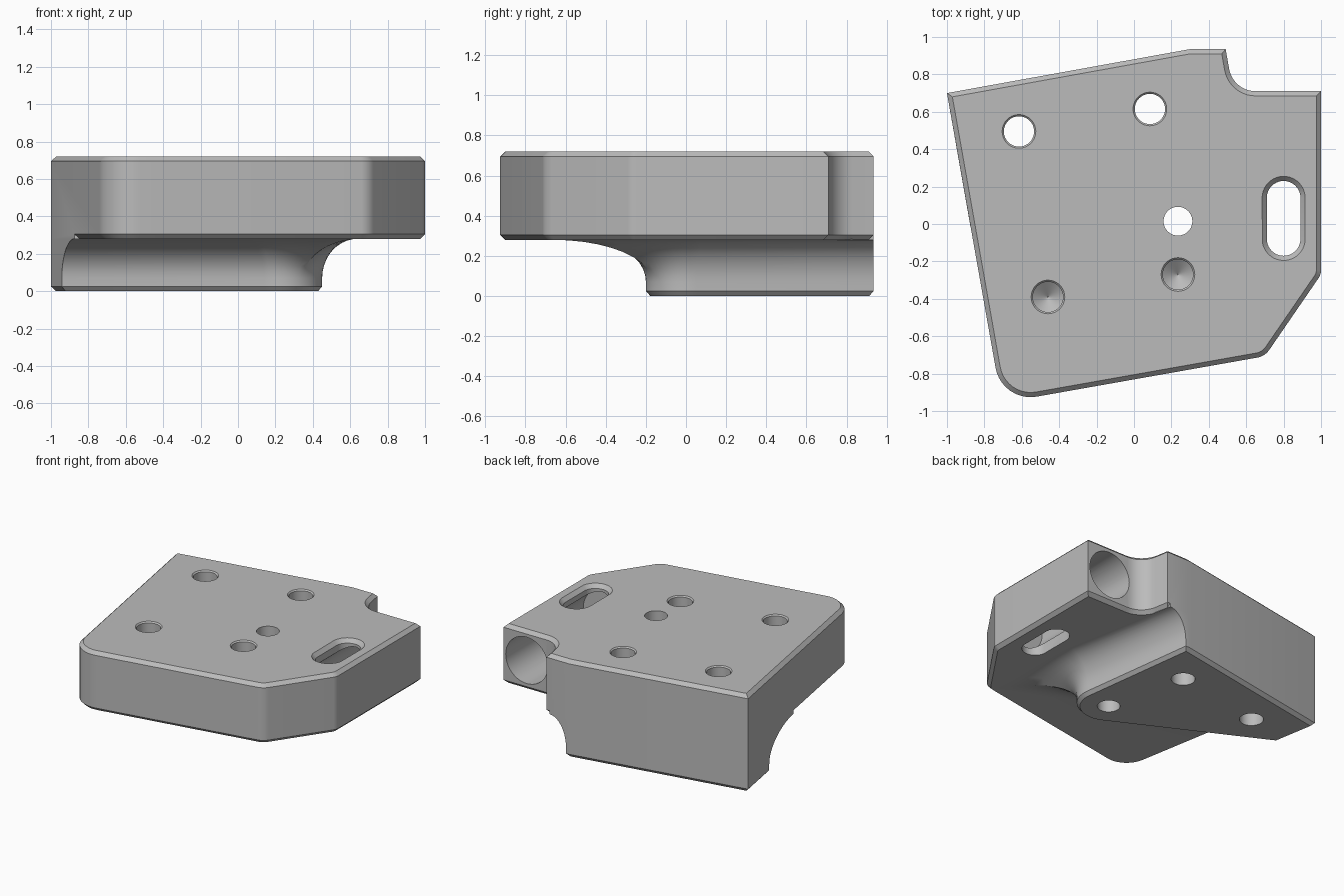
import bpy, bmesh, math
from mathutils import Vector as V

if "Cube" in bpy.data.objects:
    bpy.data.objects.remove(bpy.data.objects["Cube"])

grey = bpy.data.materials.new("light_grey")
grey.diffuse_color = (0.5, 0.5, 0.5, 1)
grey.use_nodes = True
grey.node_tree.nodes["Principled BSDF"].inputs["Base Color"].default_value = grey.diffuse_color


def loft(name, rings):
    """Closed solid through a list of equal-length rings of 3D points."""
    bm = bmesh.new()
    loops = [[bm.verts.new(p) for p in r] for r in rings]
    n = len(loops[0])
    for a, b in zip(loops, loops[1:]):
        for i in range(n):
            j = (i + 1) % n
            bm.faces.new((a[i], a[j], b[j], b[i]))
    bm.faces.new(loops[0][::-1])
    bm.faces.new(loops[-1])
    bmesh.ops.recalc_face_normals(bm, faces=bm.faces)
    me = bpy.data.meshes.new(name)
    bm.to_mesh(me)
    bm.free()
    ob = bpy.data.objects.new(name, me)
    bpy.context.collection.objects.link(ob)
    me.materials.append(grey)
    return ob


def at(pts, z):
    return [(p[0], p[1], z) for p in pts]


def inset(pts, d):
    """Mitred inward offset of a counter-clockwise outline."""
    out = []
    for i, p in enumerate(pts):
        a = (p - pts[i - 1]).normalized()
        b = (pts[(i + 1) % len(pts)] - p).normalized()
        na, nb = V((-a.y, a.x)), V((-b.y, b.x))
        out.append(p + (na + nb) * d / (1 + na.dot(nb)))
    return out


def rounded(corners, steps=10):
    """Outline from (x, y, fillet radius) corners."""
    out = []
    for i, (x, y, r) in enumerate(corners):
        p = V((x, y))
        if r == 0:
            out.append(p)
            continue
        a = (V(corners[i - 1][:2]) - p).normalized()
        b = (V(corners[(i + 1) % len(corners)][:2]) - p).normalized()
        half = a.angle(b) / 2
        c = p + (a + b).normalized() * r / math.sin(half)
        s = p + a * r / math.tan(half) - c
        e = p + b * r / math.tan(half) - c
        turn = math.atan2(s.x * e.y - s.y * e.x, s.dot(e))
        for k in range(steps + 1):
            t = turn * k / steps
            out.append(c + V((s.x * math.cos(t) - s.y * math.sin(t),
                              s.x * math.sin(t) + s.y * math.cos(t))))
    return out


def circle(x, y, r, n=40):
    return [V((x + r * math.cos(math.tau * i / n), y + r * math.sin(math.tau * i / n)))
            for i in range(n)]


def boolean(target, other, op):
    bpy.context.view_layer.objects.active = target
    m = target.modifiers.new("cut", 'BOOLEAN')
    m.object, m.operation, m.solver = other, op, 'EXACT'
    bpy.ops.object.modifier_apply(modifier=m.name)
    bpy.data.objects.remove(other)


# Plate with chamfered rims
outline = rounded([(-1, .70, 0), (-.707, -.956, .19), (.70, -.707, .1), (1, -.27, .08),
                   (1, .71, 0), (.53, .71, .143), (.49, .935, 0), (.30, .935, 0)])
small = inset(outline, .025)
body = loft("bracket_body", [at(small, .28), at(outline, .305),
                             at(outline, .695), at(small, .72)])

# Foot: rounded outline at the bottom, flaring in a cove to a pointed outline
corner, back = V((-1, .70)), V((.30, .935))
hub, tip = V((.235, .015)), V((.66, -.66))
left_top = V((-.875, -.01))
low, high = [corner, V((-.942, .37))], [corner, left_top]
front_n = V((-(left_top - tip).y, (left_top - tip).x)).normalized()
side_n = V((1, .03)).normalized()
tip_angle = math.atan2((tip - hub).y, (tip - hub).x)
angles = [math.radians(-116) + (tip_angle + math.radians(116)) * i / 8 for i in range(8)]
angles += [tip_angle + (math.radians(10) - tip_angle) * i / 8 for i in range(9)]
for a in angles:
    d = V((math.cos(a), math.sin(a)))
    low.append(hub + d * .215)
    reach = [n.dot(tip - hub) / n.dot(d) for n in (front_n, side_n) if abs(n.dot(d)) > 1e-4]
    high.append(hub + d * min(s for s in reach if s > 0))
low += [V((.33, .935)), back]
high += [V((.465, .935)), back]
rings = [at(inset(low, .022), 0), at(low, .025)]
for k in range(11):
    t = math.pi / 2 * k / 10
    rings.append(at([p.lerp(q, 1 - math.cos(t)) for p, q in zip(low, high)],
                    .07 + .21 * math.sin(t)))
rings += [at(high, .305), at(inset(high, .03), .4)]
boolean(body, loft("foot", rings), 'UNION')

# Bolt holes: three through, two blind with drill-point ends
for x, y, r, blind in [(-.615, .495, .09, 0), (.085, .615, .09, 0), (.235, .015, .077, 0),
                       (.235, -.27, .09, 1), (-.46, -.39, .09, 1)]:
    steps = [(r, .75), (r, .72), (r - .009, .711)]
    if r < .08:
        steps = [(r, .75)]
    steps += [(r - .009, .42), (.002, .36)] if blind else [(steps[-1][0], -.1)]
    boolean(body, loft("hole_cutter", [at(circle(x, y, q), z) for q, z in steps]), 'DIFFERENCE')


# Chamfered slot
def stadium(r):
    return [p + V((0, .11 if i <= 20 else -.11)) for i, p in enumerate(circle(.80, .03, r))]


boolean(body, loft("slot_cutter", [at(stadium(.115), .76), at(stadium(.115), .72),
                                   at(stadium(.09), .692), at(stadium(.09), .1)]), 'DIFFERENCE')

# Cross bore from the rear face through the slot
boolean(body, loft("bore_cutter", [[(p.x, y, p.y) for p in circle(.81, .50, .172)]
                                   for y in (-.2, 1.1)]), 'DIFFERENCE')

body.select_set(True)
bpy.context.view_layer.objects.active = body
bpy.ops.object.shade_smooth_by_angle(angle=math.radians(28))
